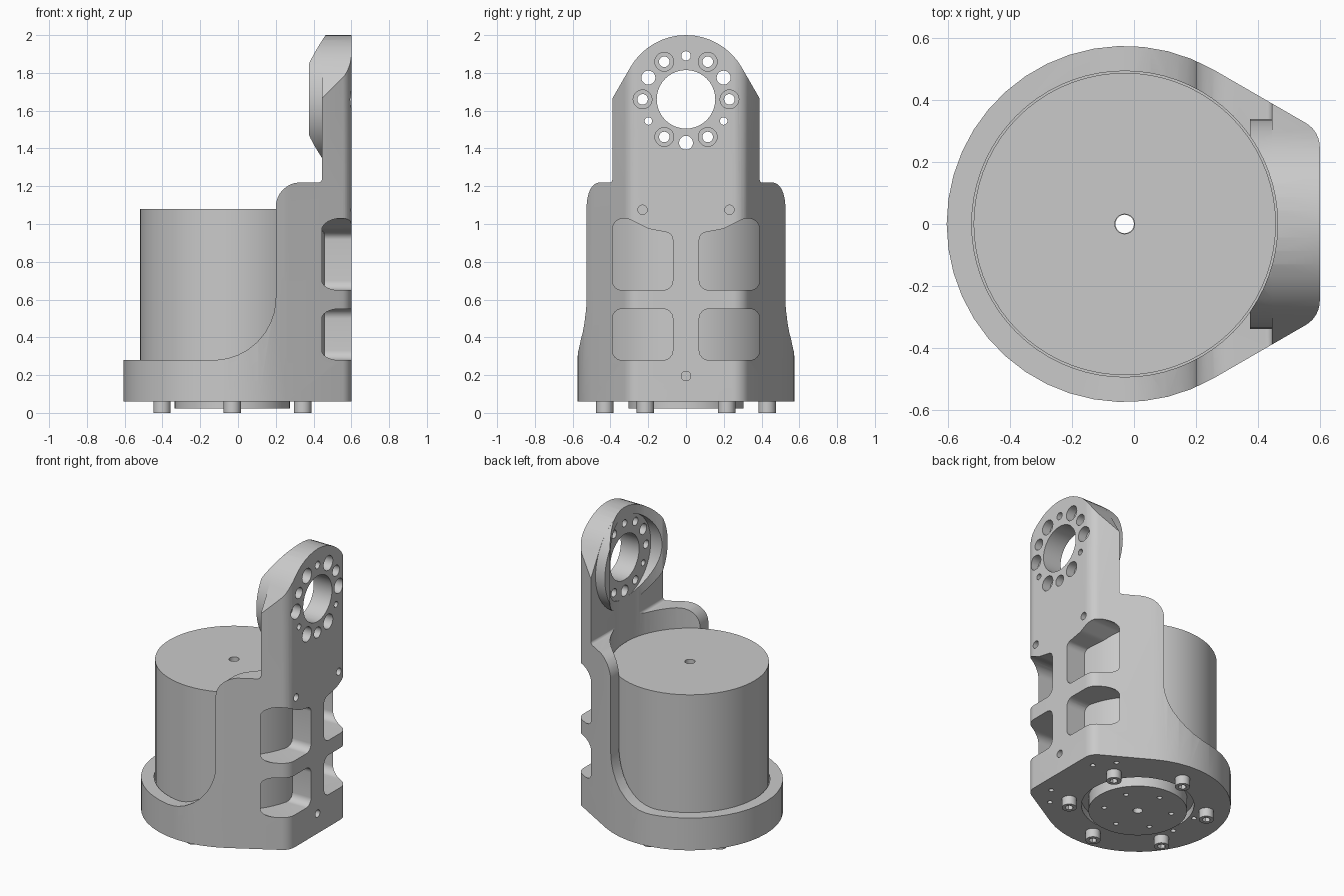
import bpy, bmesh, math
from mathutils import Vector

if "Cube" in bpy.data.objects:
    bpy.data.objects.remove(bpy.data.objects["Cube"])

CX = -0.03      # motor axis
HZ = 1.66       # flange axis height

grey = bpy.data.materials.new("machined grey")
grey.use_nodes = True
grey.diffuse_color = (0.59, 0.59, 0.59, 1)
grey.node_tree.nodes["Principled BSDF"].inputs["Base Color"].default_value = (0.59, 0.59, 0.59, 1)


def arc(cx, cy, r, start=0, end=360, n=32):
    """Points along an arc; a full circle drops its repeated end."""
    count = n if end - start == 360 else n + 1
    angles = [math.radians(start + (end - start) * i / n) for i in range(count)]
    return [(cx + r * math.cos(a), cy + r * math.sin(a)) for a in angles]


def rounded(corners, n=6):
    """Closed outline whose (a, b, radius) corners are filleted."""
    out = []
    for i, c in enumerate(corners):
        p = Vector(c[:2])
        if len(c) < 3:
            out.append(p)
            continue
        d1 = (Vector(corners[i - 1][:2]) - p).normalized()
        d2 = (Vector(corners[(i + 1) % len(corners)][:2]) - p).normalized()
        half = d1.angle(d2) / 2
        centre = p + (d1 + d2).normalized() * c[2] / math.sin(half)
        t = c[2] / math.tan(half)
        s, e = p + d1 * t - centre, p + d2 * t - centre
        out += [centre + s.lerp(e, k / n).normalized() * c[2] for k in range(n + 1)]
    return out


def prism(name, outline, axis, lo, hi):
    """Extrude a flat outline along x, y or z."""
    place = {"x": lambda a, b, t: (t, a, b),
             "y": lambda a, b, t: (a, t, b),
             "z": lambda a, b, t: (a, b, t)}[axis]
    bm = bmesh.new()
    low = [bm.verts.new(place(a, b, lo)) for a, b in outline]
    high = [bm.verts.new(place(a, b, hi)) for a, b in outline]
    bm.faces.new(low[::-1])
    bm.faces.new(high)
    for i in range(len(low)):
        bm.faces.new((low[i - 1], low[i], high[i], high[i - 1]))
    bm.normal_update()
    if bm.calc_volume(signed=True) < 0:
        bmesh.ops.reverse_faces(bm, faces=bm.faces[:])
    mesh = bpy.data.meshes.new(name)
    bm.to_mesh(mesh)
    bm.free()
    mesh.materials.append(grey)
    ob = bpy.data.objects.new(name, mesh)
    bpy.context.collection.objects.link(ob)
    return ob


def volume(mesh):
    bm = bmesh.new()
    bm.from_mesh(mesh)
    v = bm.calc_volume(signed=True)
    bm.free()
    return v


def combine(target, tool, operation="DIFFERENCE"):
    """Apply a boolean with the first solver giving a sound solid, then discard the tool."""
    before = volume(target.data)
    mod = target.modifiers.new("cut", "BOOLEAN")
    mod.object, mod.operation = tool, operation
    low, high = (1.000001, 1.5) if operation == "UNION" else (0.1, 0.999999)
    for solver in ("MANIFOLD", "EXACT", "FLOAT"):
        mod.solver = solver
        bpy.context.view_layer.update()
        graph = bpy.context.evaluated_depsgraph_get()
        mesh = bpy.data.meshes.new_from_object(target.evaluated_get(graph))
        if low < volume(mesh) / before < high:
            target.data = mesh
            break
    target.modifiers.remove(mod)
    bpy.data.objects.remove(tool)


def drill(target, axis, a, b, r, lo, hi, n=20):
    combine(target, prism("drill", arc(a, b, r, n=n), axis, lo, hi))


# Bracket: plan outline trimmed by a side profile and a rounded top
plan = arc(CX, 0, 0.575, 60, 300, 30) + [(0.6, -0.3, 0.09), (0.6, 0.3, 0.09)]
side = [(-0.7, 0.06), (-0.7, 0.28), (0.2, 0.28, 0.33), (0.2, 1.22, 0.13),
        (0.445, 1.22, 0.02), (0.445, 2.1), (0.7, 2.1), (0.7, 0.06)]
crown = ([(0.7, -0.1), (0.7, 1.127)] + arc(0, HZ, 0.34, 30, 150, 16)
         + [(-0.7, 1.127), (-0.7, -0.1)])
bracket = prism("bracket", rounded(plan), "z", 0, 2.2)
combine(bracket, prism("side", rounded(side, 10), "y", -0.8, 0.8), "INTERSECT")
combine(bracket, prism("crown", crown, "x", -0.8, 0.8), "INTERSECT")

# Flange boss, then the motor bore sweeping up through everything
combine(bracket, prism("boss", arc(0, HZ, 0.339, n=48), "x", 0.375, 0.5), "UNION")
drill(bracket, "z", CX, 0, 0.494, 0.2, 2.25, 72)
drill(bracket, "x", 0, HZ, 0.28, 0.21, 0.462, 48)
drill(bracket, "x", 0, HZ, 0.155, 0.2, 0.8, 40)

# Flange bolt circle: counterbored holes and plain holes
for k in range(6):
    a = math.radians(60 * k)
    y, z = 0.23 * math.cos(a), HZ + 0.23 * math.sin(a)
    drill(bracket, "x", y, z, 0.028, 0.2, 0.8)
    drill(bracket, "x", y, z, 0.05, 0.54, 0.8)
for angle, r in ((90, 0.025), (30, 0.037), (150, 0.037),
                 (210, 0.02), (330, 0.02), (270, 0.037)):
    a = math.radians(angle)
    drill(bracket, "x", 0.23 * math.cos(a), HZ + 0.23 * math.sin(a), r, 0.2, 0.8)

# Corner windows and blind holes on the front plate
upper = [(0.07, 0.65, 0.05), (0.39, 0.65, 0.05), (0.39, 1.03, 0.06),
         (0.31, 1.03, 0.1), (0.2, 0.975, 0.15), (0.07, 0.95, 0.04)]
lower = [(0.07, 0.28, 0.05), (0.39, 0.28, 0.05), (0.39, 0.55, 0.05), (0.07, 0.55, 0.05)]
for s in (-1, 1):
    for corners in (upper, lower):
        shape = [(s * a, b) for a, b in rounded(corners)]
        combine(bracket, prism("window", shape, "x", 0.21, 0.8))
    drill(bracket, "x", s * 0.23, 1.075, 0.025, 0.52, 0.8)
    # Small holes in the underside
    for x, y in ((0.5, 0.2), (0.41, 0.32), (-0.4, 0.1)):
        drill(bracket, "z", x, s * y, 0.016, 0, 0.11)
drill(bracket, "x", 0, 0.195, 0.025, 0.52, 0.8)
drill(bracket, "z", CX, 0, 0.348, 0, 0.11, 48)
drill(bracket, "z", CX, 0, 0.03, 0, 0.4)

# Motor can with a hollow shaft
motor = prism("motor", arc(CX, 0, 0.488, n=72), "z", 0.19, 1.08)
drill(motor, "z", CX, 0, 0.032, 0, 1.2)

# Output disc under the base
disc = prism("output_disc", arc(CX, 0, 0.305, n=48), "z", 0.022, 0.12)
drill(disc, "z", CX, 0, 0.03, 0, 0.2)
parts = [bracket, motor, disc]
for k in range(6):
    a = math.radians(60 * k + 30)
    c, s = math.cos(a), math.sin(a)
    drill(disc, "z", CX + 0.21 * c, 0.21 * s, 0.016, 0, 0.07)

    # Socket-head base bolts
    x, y = CX + 0.43 * c, 0.43 * s
    bolt = prism("base_bolt", arc(x, y, 0.046, n=24), "z", 0, 0.07)
    drill(bolt, "z", x, y, 0.026, -0.1, 0.035, 6)
    parts.append(bolt)

# Smooth the curved walls, keep machined edges crisp
bpy.ops.object.select_all(action="DESELECT")
for ob in parts:
    ob.select_set(True)
bpy.context.view_layer.objects.active = bracket
bpy.ops.object.shade_smooth_by_angle(angle=math.radians(25))
